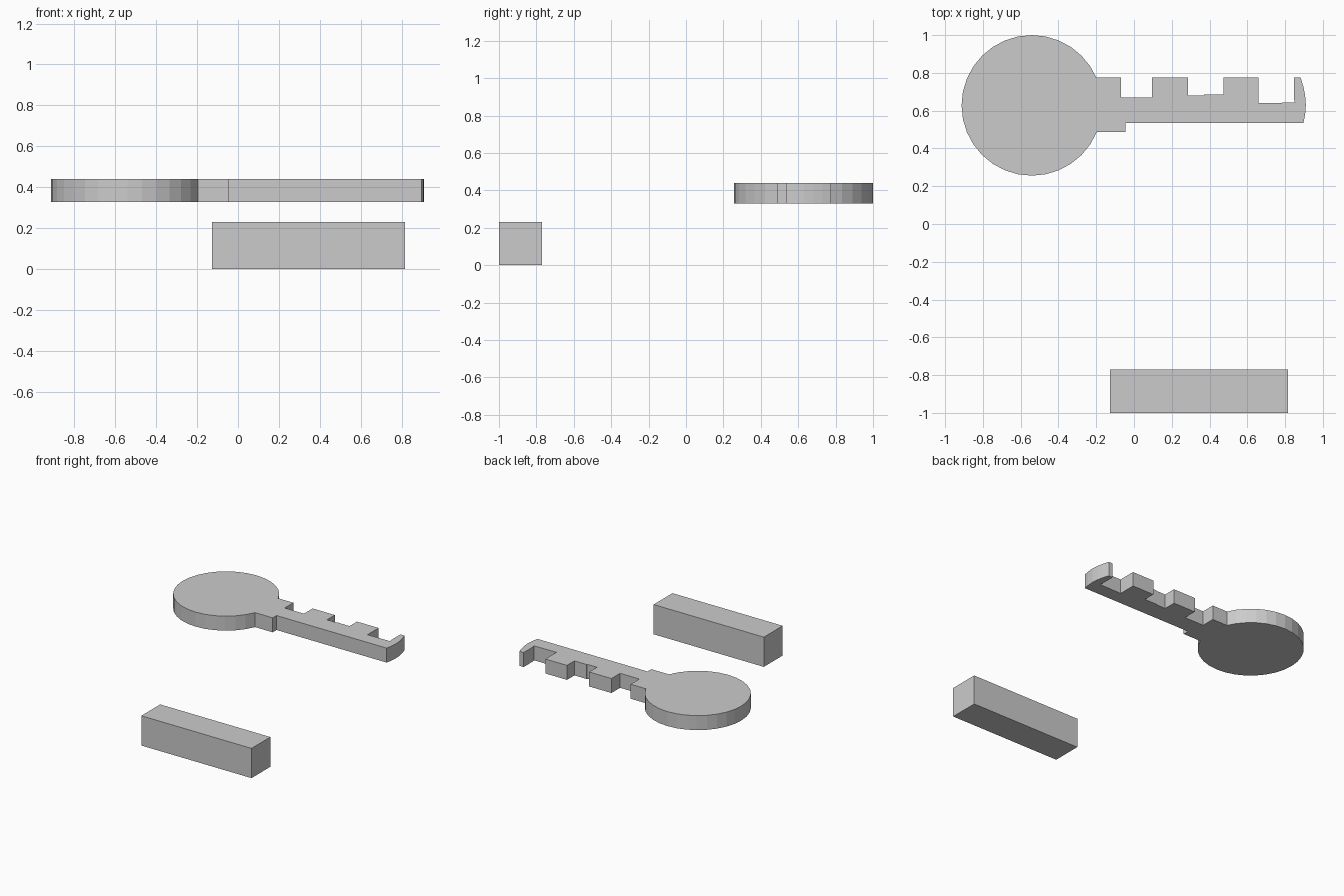
import bpy, bmesh
from math import cos, sin, tau

if "Cube" in bpy.data.objects:
    bpy.data.objects.remove(bpy.data.objects["Cube"])


def prism(name, outline, z0, z1):
    """Extrude a counter-clockwise XY outline from z0 to z1."""
    bm = bmesh.new()
    base = bm.faces.new([bm.verts.new((x, y, z0)) for x, y in outline])
    top = bmesh.ops.extrude_face_region(bm, geom=[base], use_keep_orig=True)["geom"]
    bmesh.ops.translate(bm, vec=(0, 0, z1 - z0),
                        verts=[g for g in top if isinstance(g, bmesh.types.BMVert)])
    bmesh.ops.recalc_face_normals(bm, faces=bm.faces)
    mesh = bpy.data.meshes.new(name)
    bm.to_mesh(mesh)
    bm.free()
    obj = bpy.data.objects.new(name, mesh)
    bpy.context.collection.objects.link(obj)
    return obj


# Key: round bow, then shoulder, straight back, curved tip and notched teeth
CX, CY, R, SIDES = -0.541, 0.628, 0.372, 32
bow = [(CX + R * cos(tau * k / SIDES), CY + R * sin(tau * k / SIDES))
       for k in range(3, 30)]
shoulder_and_back = [(-0.196, 0.488), (-0.045, 0.488), (-0.045, 0.535), (0.897, 0.535)]
tip = [(0.906, 0.58), (0.91, 0.63), (0.906, 0.68), (0.896, 0.73), (0.882, 0.776)]
teeth = [(0.846, 0.776), (0.846, 0.665), (0.852, 0.643), (0.66, 0.64), (0.66, 0.776),
         (0.475, 0.776), (0.475, 0.685), (0.37, 0.685), (0.37, 0.68), (0.285, 0.68),
         (0.285, 0.776), (0.095, 0.776), (0.095, 0.67), (-0.07, 0.67),
         (-0.07, 0.776), (-0.2, 0.776)]
prism("key", bow + shoulder_and_back + tip + teeth, 0.329, 0.441)

# Separate rectangular bar
prism("bar", [(-0.127, -1), (0.816, -1), (0.816, -0.77), (-0.127, -0.77)], 0, 0.23)
